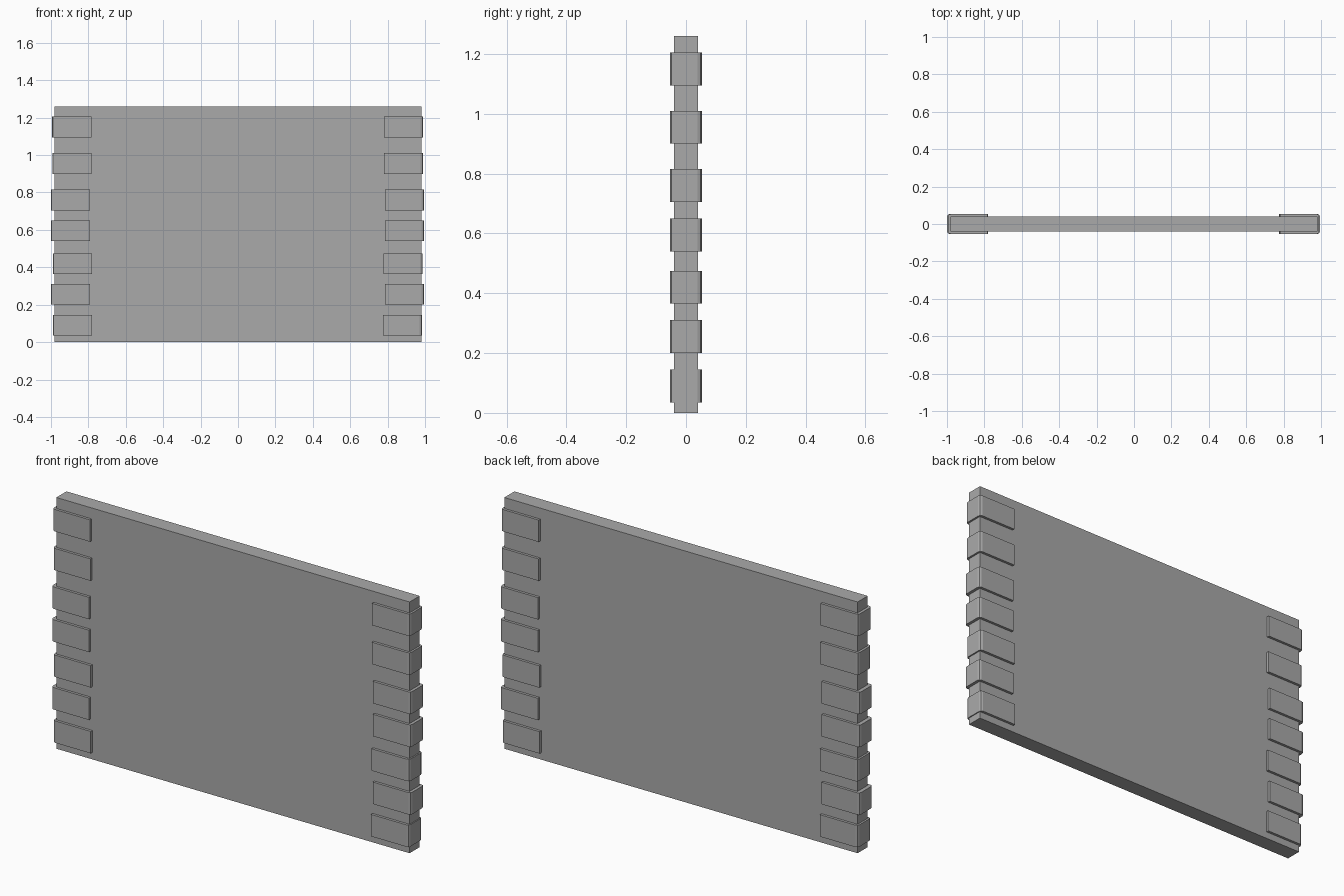
import bpy
import bmesh
from mathutils import Vector

cube = bpy.data.objects.get("Cube")
if cube:
    bpy.data.objects.remove(cube, do_unlink=True)

grey = bpy.data.materials.new("plain_grey")
grey.use_nodes = True
colour = (0.4, 0.4, 0.4, 1)
grey.diffuse_color = colour
grey.node_tree.nodes["Principled BSDF"].inputs["Base Color"].default_value = colour


def box(name, low, high, round_side=0):
    """Box between two corners; round_side (+1/-1) softens the upright edges on that x end."""
    low, high = Vector(low), Vector(high)
    bm = bmesh.new()
    bmesh.ops.create_cube(bm, size=1)
    for v in bm.verts:
        v.co = (low + high) / 2 + v.co * (high - low)
    if round_side:
        end_x = high.x if round_side > 0 else low.x
        edges = [e for e in bm.edges
                 if all(abs(v.co.x - end_x) < 1e-5 for v in e.verts)
                 and abs(e.verts[0].co.z - e.verts[1].co.z) > 0.01]
        bmesh.ops.bevel(bm, geom=edges, offset=0.014, segments=2,
                        profile=0.5, affect='EDGES')
    mesh = bpy.data.meshes.new(name)
    bm.to_mesh(mesh)
    bm.free()
    mesh.materials.append(grey)
    obj = bpy.data.objects.new(name, mesh)
    bpy.context.collection.objects.link(obj)
    return obj


# Main slab
box("panel", (-0.98, -0.04, 0), (0.98, 0.04, 1.26))

# Straps wrapping both ends: bottom height, left outer x, right outer x
STRAP_H, STRAP_L, STRAP_Y = 0.11, 0.21, 0.053
rows = [(0.035, 0.99, 0.985), (0.20, 1.0, 0.995), (0.365, 0.99, 0.987),
        (0.54, 1.0, 0.995), (0.705, 1.0, 0.995), (0.90, 0.992, 0.99),
        (1.095, 0.994, 0.99)]
for i, (z, out_neg, out_pos) in enumerate(rows, 1):
    top = z + STRAP_H
    box(f"right_strap_{i}", (-out_neg, -STRAP_Y, z),
        (STRAP_L - out_neg, STRAP_Y, top), -1)
    box(f"left_strap_{i}", (out_pos - STRAP_L, -STRAP_Y, z),
        (out_pos, STRAP_Y, top), 1)
